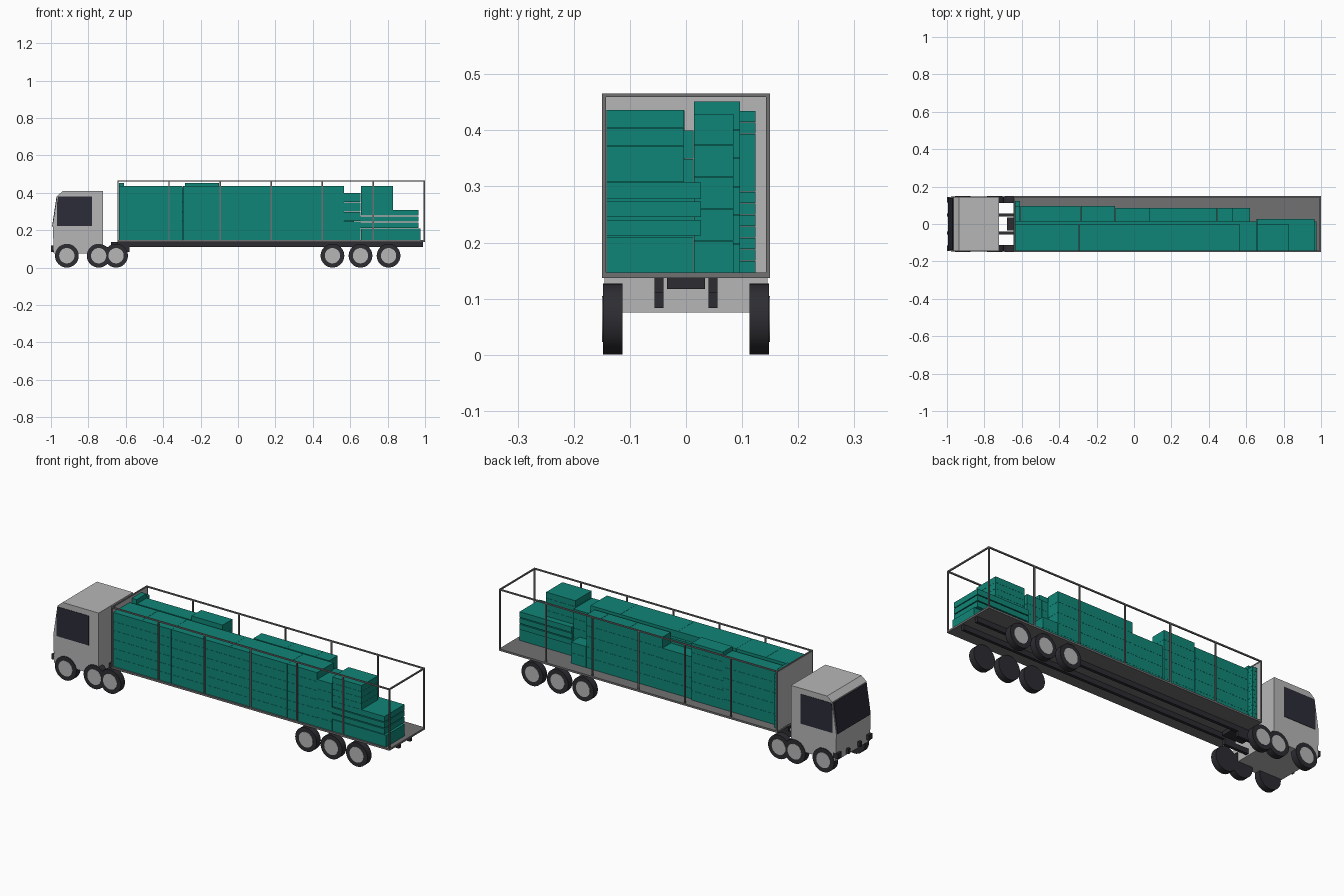
import bpy, bmesh, math
from mathutils import Matrix

if "Cube" in bpy.data.objects:
    bpy.data.objects.remove(bpy.data.objects["Cube"])


def material(name, rgb):
    m = bpy.data.materials.new(name)
    m.diffuse_color = (*rgb, 1)
    m.use_nodes = True
    m.node_tree.nodes["Principled BSDF"].inputs["Base Color"].default_value = m.diffuse_color
    return m


LIGHT = material("light grey", (0.47, 0.47, 0.475))
MID = material("mid grey", (0.165, 0.165, 0.17))
DARK = material("dark rubber", (0.026, 0.026, 0.032))
GLASS = material("dark glass", (0.025, 0.025, 0.04))
TEAL = material("teal cargo", (0.005, 0.235, 0.185))


def finish(name, bm, mat):
    bmesh.ops.recalc_face_normals(bm, faces=bm.faces)
    me = bpy.data.meshes.new(name)
    bm.to_mesh(me)
    bm.free()
    me.materials.append(mat)
    ob = bpy.data.objects.new(name, me)
    bpy.context.collection.objects.link(ob)
    return ob


def add_box(bm, x, y, z):
    """Box from (min, max) pairs."""
    c = [(a + b) / 2 for a, b in (x, y, z)]
    s = [b - a for a, b in (x, y, z)]
    bmesh.ops.create_cube(bm, size=1, matrix=Matrix.Translation(c) @ Matrix.Diagonal((*s, 1)))


def boxes(name, mat, items):
    bm = bmesh.new()
    for it in items:
        add_box(bm, *it)
    return finish(name, bm, mat)


def prism(name, mat, profile, y0, y1):
    """Extrude an x-z profile along y."""
    bm = bmesh.new()
    f = bm.faces.new([bm.verts.new((x, y0, z)) for x, z in profile])
    r = bmesh.ops.extrude_face_region(bm, geom=[f])
    bmesh.ops.translate(bm, vec=(0, y1 - y0, 0),
                        verts=[v for v in r["geom"] if isinstance(v, bmesh.types.BMVert)])
    return finish(name, bm, mat)


def disc(name, mat, x, y0, y1, z, radius):
    bm = bmesh.new()
    m = Matrix.Translation((x, (y0 + y1) / 2, z)) @ Matrix.Rotation(math.pi / 2, 4, 'X')
    bmesh.ops.create_cone(bm, cap_ends=True, segments=32, radius1=radius, radius2=radius,
                          depth=abs(y1 - y0), matrix=m)
    ob = finish(name, bm, mat)
    bpy.context.view_layer.objects.active = ob
    ob.select_set(True)
    bpy.ops.object.shade_smooth_by_angle()
    ob.select_set(False)


# Cab with sloped windscreen
prism("cab", LIGHT, [(-0.722, 0.075), (-0.722, 0.41), (-0.935, 0.41), (-0.965, 0.385),
                     (-0.99, 0.22), (-0.985, 0.075)], -0.145, 0.145)
prism("windscreen", GLASS, [(-0.966, 0.38), (-0.99, 0.22), (-0.994, 0.22), (-0.970, 0.38)],
      -0.138, 0.138)
for s in (-1, 1):
    prism("side_window", GLASS, [(-0.962, 0.38), (-0.78, 0.38), (-0.78, 0.222), (-0.968, 0.222),
                                 (-0.968, 0.34)], s * 0.144, s * 0.147)

# Tractor chassis, lamps and coupling
boxes("tractor_rails", DARK, [((-1.0, -0.58), (s * 0.048 - 0.008, s * 0.048 + 0.008), (0.083, 0.11))
                              for s in (-1, 1)])
boxes("front_lamps", DARK, [((-1.0, -0.97), (s * 0.13 - 0.015, s * 0.13 + 0.015), (0.09, 0.118))
                            for s in (-1, 1)])
boxes("coupling", DARK, [((-0.68, -0.56), (-0.034, 0.034), (0.117, 0.137))])

# Wheels with light hubs on the outer side
for x in (-0.915, -0.745, -0.652, 0.505, 0.655, 0.805):
    for s in (-1, 1):
        disc("tyre", DARK, x, s * 0.113, s * 0.148, 0.0635, 0.0635)
        disc("hub", LIGHT, x, s * 0.14, s * 0.1495, 0.0635, 0.041)

# Trailer floor, rails and front wall
X0, X1, W, TOP = -0.645, 1.0, 0.15, 0.466
boxes("trailer_floor", MID, [((X0, X1), (-W, W), (0.137, 0.147))])
boxes("trailer_rails", DARK, [((X0, 0.99), (s * 0.048 - 0.008, s * 0.048 + 0.008), (0.11, 0.137))
                              for s in (-1, 1)])
boxes("front_wall", LIGHT, [((X0 + 0.001, X0 + 0.006), (-W + 0.007, W - 0.007), (0.147, TOP - 0.007))])

# Open frame of posts and top rails
T = 0.007
frame = []
for s in (-1, 1):
    y = (W - T, W) if s > 0 else (-W, -W + T)
    frame.append(((X0, X1), y, (TOP - T, TOP)))
    for i in range(7):
        px = X0 + (X1 - X0 - T) * i / 6
        frame.append(((px, px + T), y, (0.147, TOP - T)))
for px in (X0, X1 - T):
    frame.append(((px, px + T), (-W + T, W - T), (TOP - T, TOP)))
boxes("trailer_frame", MID, frame)


# Cargo stacks: x range, y range, top height, number of layers
def stack(x, y, top, n, base=0.147):
    h = (top - base) / n
    return [((x[0] + 0.0005, x[1] - 0.0005), y, (base + i * h, base + (i + 1) * h - 0.0006))
            for i in range(n)]


F = (-0.142, -0.003)
front = []
xs = [-0.638, -0.47, -0.295, 0.05, 0.39, 0.567]
for a, b in zip(xs, xs[1:]):
    front += stack((a, b), F, 0.436, 6)
boxes("front_row_cargo", TEAL, front)

strip = []
xs = [-0.638, -0.315, 0.0, 0.30, 0.567]
for a, b in zip(xs, xs[1:]):
    strip += stack((a, b), (-0.0025, 0.0135), 0.40, 5)
strip += stack((0.567, 0.655), (-0.142, 0.0135), 0.40, 5)
boxes("middle_cargo", TEAL, strip)

back = []
for a, b, y, top, n in ((-0.607, -0.285, 0.096, 0.43, 5), (-0.285, -0.1, 0.096, 0.452, 6),
                        (-0.1, 0.08, 0.085, 0.372, 4), (0.08, 0.275, 0.085, 0.43, 5),
                        (0.275, 0.445, 0.085, 0.43, 5), (0.445, 0.53, 0.085, 0.43, 5),
                        (0.53, 0.62, 0.085, 0.26, 2)):
    back += stack((a, b), (0.014, y), top, n)
back += stack((-0.638, -0.608), (0.096, 0.124), 0.435, 14)
back += stack((-0.638, -0.608), (0.014, 0.0955), 0.452, 6)
boxes("back_row_cargo", TEAL, back)

rear = stack((0.656, 0.975), (-0.142, 0.0135), 0.21, 1)
rear += [((0.656, 0.965), (-0.142, 0.027), (z, z + 0.028)) for z in (0.2125, 0.2455)]
rear += stack((0.656, 0.965), (-0.142, 0.027), 0.308, 1, 0.278)
rear += stack((0.656, 0.83), (-0.142, -0.004), 0.437, 4, 0.308)
boxes("rear_cargo", TEAL, rear)
